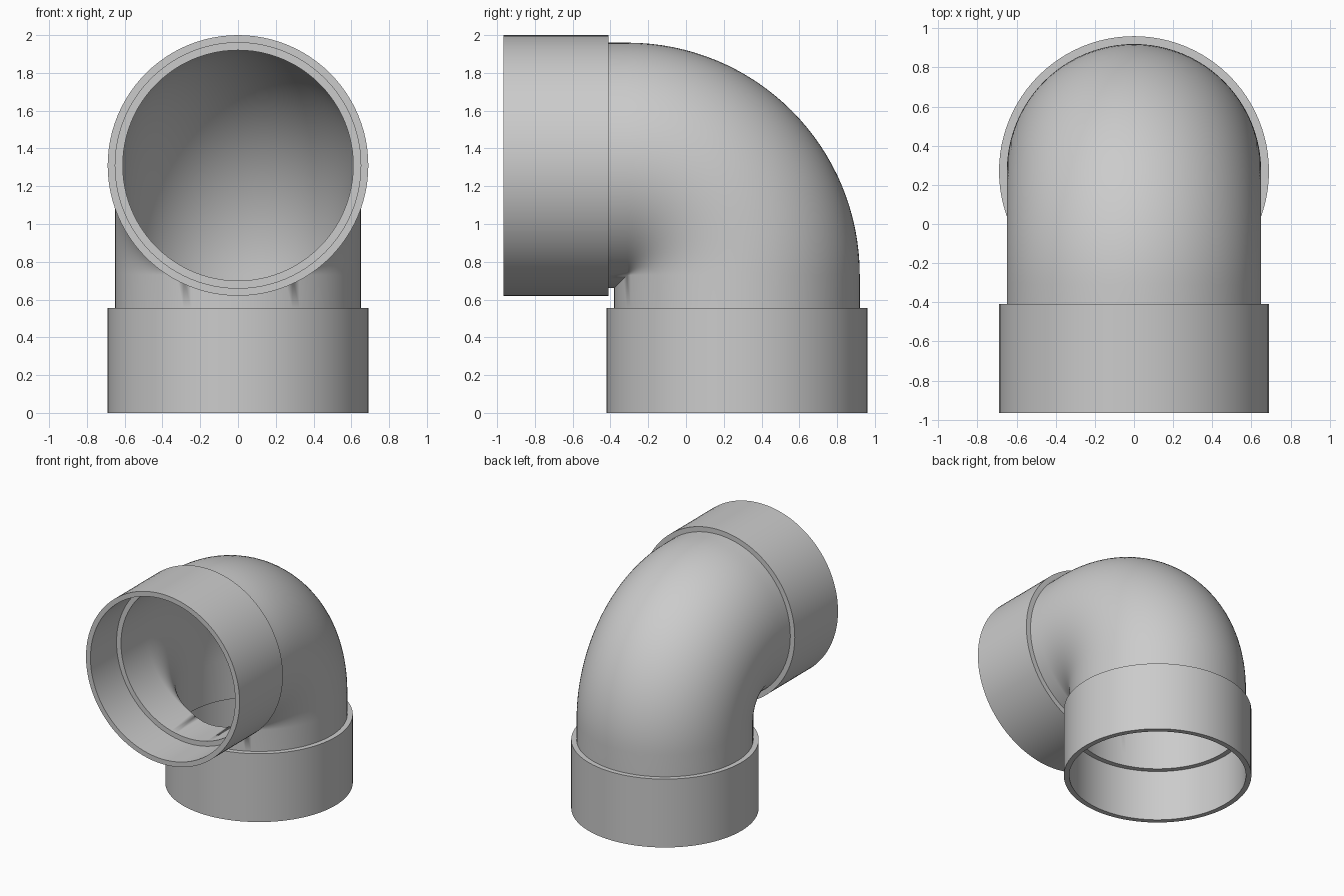
import bpy, bmesh
from math import sin, cos, pi, radians

if "Cube" in bpy.data.objects:
    bpy.data.objects.remove(bpy.data.objects["Cube"])

SIDES, STEPS = 96, 32
BEND = 0.58                # centre-line bend radius
CY, CZ = -0.31, 0.73       # bend centre
SOCKET, PIPE, BORE = 0.69, 0.65, 0.61


def ring(kind, r, t):
    """Circle of radius r on the horizontal leg, the vertical leg or the bend."""
    pts = []
    for i in range(SIDES):
        a = 2 * pi * i / SIDES
        d = BEND - r * cos(a)          # distance from the bend axis
        if kind == "horizontal":
            y, z = t, CZ + d
        elif kind == "vertical":
            y, z = CY + d, t
        elif d > 0:
            y, z = CY + d * sin(t), CZ + d * cos(t)
        else:                          # mitred crease at the tight throat
            y, z = CY + d, CZ + d
        pts.append((r * sin(a), y, z))
    return pts


def bend(r):
    return [ring("bend", r, pi / 2 * k / STEPS) for k in range(STEPS + 1)]


# outer skin: front socket, bend, bottom socket
rings = [ring("horizontal", SOCKET, -0.965), ring("horizontal", SOCKET, -0.41),
         ring("horizontal", PIPE, -0.41)]
rings += bend(PIPE)
rings += [ring("vertical", PIPE, 0.555), ring("vertical", SOCKET, 0.555),
          ring("vertical", SOCKET, 0.0)]
# inner skin: bottom counterbore, bore, front counterbore
rings += [ring("vertical", PIPE, 0.0), ring("vertical", PIPE, 0.41),
          ring("vertical", BORE, 0.41)]
rings += bend(BORE)[::-1]
rings += [ring("horizontal", BORE, -0.63), ring("horizontal", PIPE, -0.63),
          ring("horizontal", PIPE, -0.965)]

# bridge the rings into one closed wall
bm = bmesh.new()
loops = [[bm.verts.new(p) for p in pts] for pts in rings]
for k, a in enumerate(loops):
    b = loops[(k + 1) % len(loops)]
    for i in range(SIDES):
        j = (i + 1) % SIDES
        bm.faces.new((a[i], a[j], b[j], b[i]))
bmesh.ops.remove_doubles(bm, verts=bm.verts[:], dist=1e-5)
bmesh.ops.recalc_face_normals(bm, faces=bm.faces[:])

mesh = bpy.data.meshes.new("pipe_elbow")
bm.to_mesh(mesh)
bm.free()
elbow = bpy.data.objects.new("pipe_elbow", mesh)
bpy.context.collection.objects.link(elbow)
bpy.context.view_layer.objects.active = elbow
elbow.select_set(True)
bpy.ops.object.shade_smooth_by_angle(angle=radians(30))
